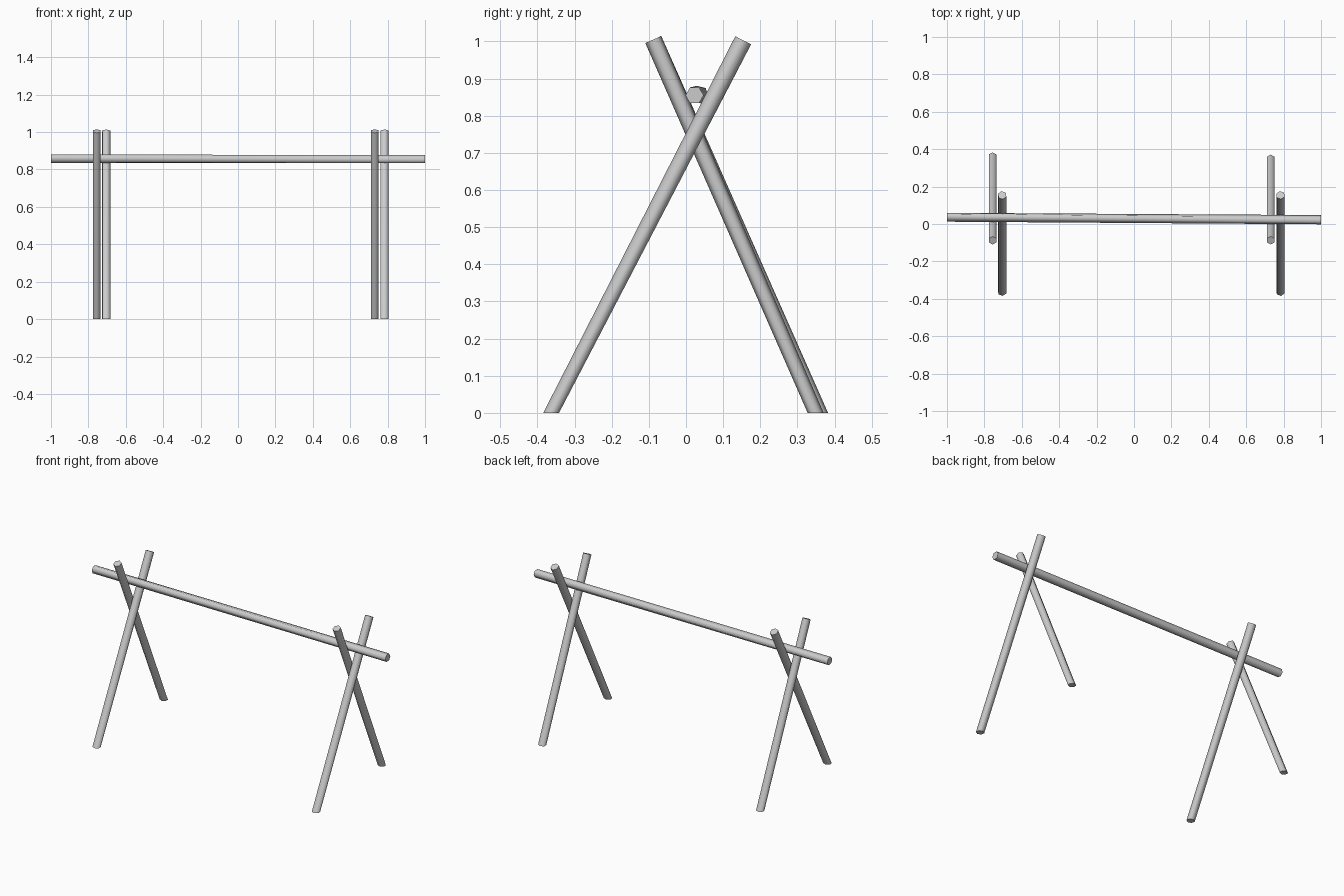
import bpy, bmesh, math
from mathutils import Vector

if "Cube" in bpy.data.objects:
    bpy.data.objects.remove(bpy.data.objects["Cube"])


def pole(name, start, end, radius, turn=0.0, twist=0.0, grounded=False):
    """Six-sided pole from start to end; a grounded pole has its foot cut level."""
    a, b = Vector(start), Vector(end)
    axis = (b - a).normalized()
    # poles lean in the YZ plane or run along X, so pick a matching side vector
    side = Vector((0, 1, 0)) if abs(axis.x) > 0.9 else Vector((1, 0, 0)).cross(axis)
    side = (side - axis * side.dot(axis)).normalized()
    other = axis.cross(side)
    bm = bmesh.new()
    rings = []
    for centre, extra in ((a, 0.0), (b, twist)):
        ring = []
        for i in range(6):
            t = math.radians(60 * i + turn + extra)
            ring.append(bm.verts.new(centre + radius * (math.cos(t) * side + math.sin(t) * other)))
        rings.append(ring)
    if grounded:
        for v in rings[0]:
            v.co.z = 0.0
    for i in range(6):
        j = (i + 1) % 6
        bm.faces.new((rings[0][i], rings[0][j], rings[1][j], rings[1][i]))
    bm.faces.new(rings[0][::-1])
    bm.faces.new(rings[1])
    bmesh.ops.recalc_face_normals(bm, faces=bm.faces)
    # smooth sides, crisp end caps
    for f in bm.faces:
        f.smooth = True
    for e in bm.edges:
        e.smooth = all(len(f.verts) == 4 for f in e.link_faces)
    mesh = bpy.data.meshes.new(name)
    bm.to_mesh(mesh)
    bm.free()
    obj = bpy.data.objects.new(name, mesh)
    bpy.context.collection.objects.link(obj)
    return obj


# crossed pairs of legs: side, front x, back x, back foot y
for label, front_x, back_x, back_y in (("left", -0.705, -0.756, 0.361),
                                       ("right", 0.783, 0.731, 0.349)):
    pole(f"{label}_front_leg", (front_x, -0.363, 0), (front_x, 0.154, 1.003),
         0.0242, turn=8, grounded=True)
    pole(f"{label}_back_leg", (back_x, back_y, 0), (back_x, -0.088, 1.005),
         0.0235, grounded=True)

# crossbar resting in the crossed legs
pole("crossbar", (-1, 0.036, 0.857), (1, 0.023, 0.855), 0.0245, turn=-15, twist=15)
